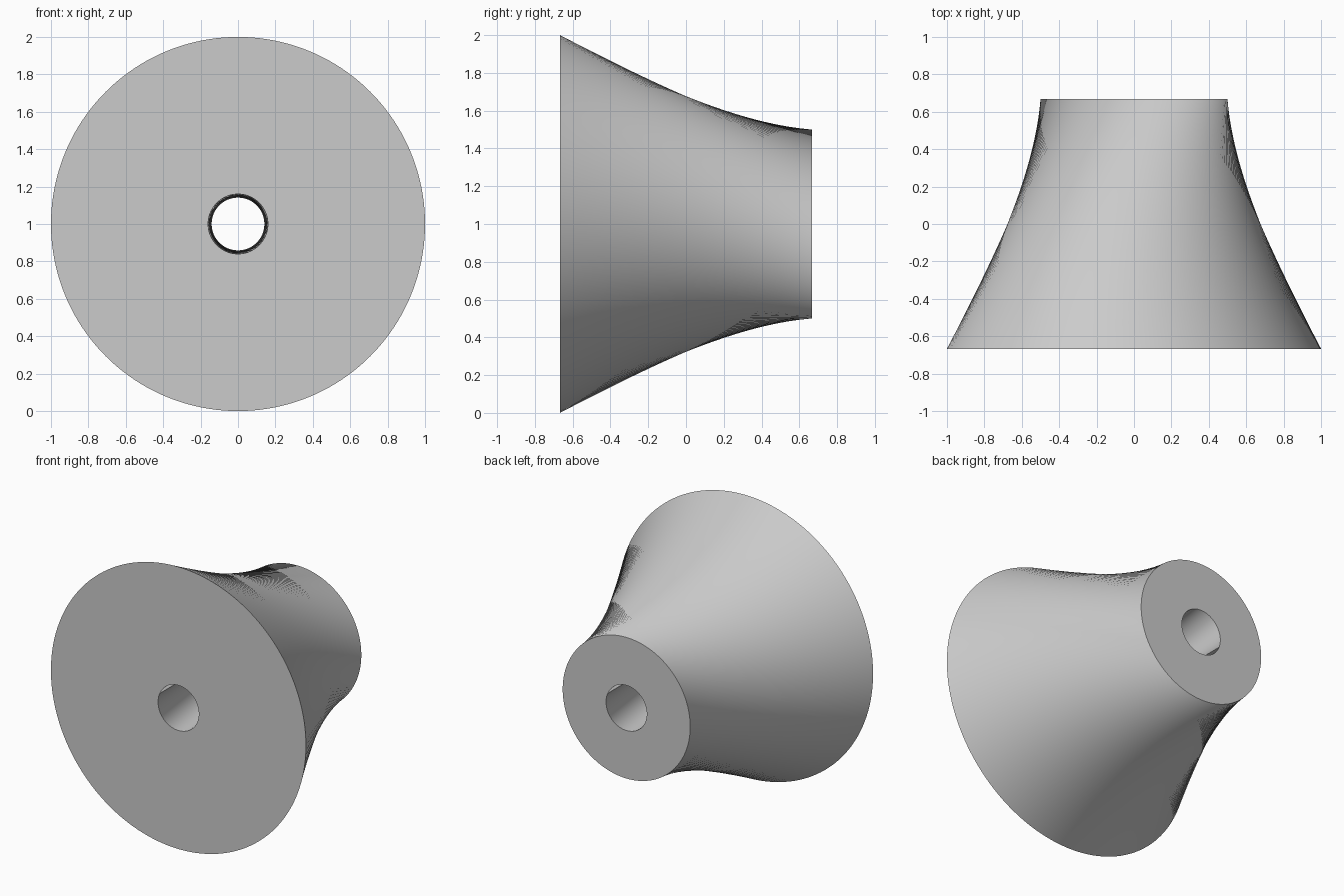
import bpy, bmesh, math

cube = bpy.data.objects.get("Cube")
if cube:
    bpy.data.objects.remove(cube, do_unlink=True)

SIDES = 160
HALF_DEPTH = 0.667
FRONT_R, BACK_R, BORE_R = 1.0, 0.5, 0.16
TWIST = -math.radians(54.5)
ROWS = 2

grey = bpy.data.materials.new("light grey")
grey.use_nodes = True
colour = (0.6, 0.6, 0.6, 1)
grey.diffuse_color = colour
grey.node_tree.nodes["Principled BSDF"].inputs["Base Color"].default_value = colour

bm = bmesh.new()


def circle_point(radius, angle, y):
    return radius * math.cos(angle), y, 1 + radius * math.sin(angle)


def ring(t, outer):
    """Ring of points; the outer wall follows straight, twisted rulings."""
    y = HALF_DEPTH * (2 * t - 1)
    verts = []
    for i in range(SIDES):
        a = 2 * math.pi * i / SIDES
        if outer:
            fx, _, fz = circle_point(FRONT_R, a, y)
            bx, _, bz = circle_point(BACK_R, a + TWIST, y)
            co = (fx + (bx - fx) * t, y, fz + (bz - fz) * t)
        else:
            co = circle_point(BORE_R, a + TWIST * t, y)
        verts.append(bm.verts.new(co))
    return verts


def bridge(a, b):
    for i in range(SIDES):
        j = (i + 1) % SIDES
        bm.faces.new((a[i], a[j], b[j], b[i]))


# Closed loop of rings: flared wall, back cap, bore, front cap
rings = [ring(r / ROWS, True) for r in range(ROWS + 1)]
rings += [ring(1, False), ring(0, False)]
for k in range(len(rings)):
    bridge(rings[k], rings[(k + 1) % len(rings)])
bmesh.ops.recalc_face_normals(bm, faces=bm.faces)

mesh = bpy.data.meshes.new("flared_hub")
bm.to_mesh(mesh)
bm.free()
mesh.materials.append(grey)
hub = bpy.data.objects.new("flared_hub", mesh)
bpy.context.collection.objects.link(hub)

# Smooth walls with sharp rims
bpy.context.view_layer.objects.active = hub
hub.select_set(True)
bpy.ops.object.shade_smooth_by_angle(angle=math.radians(30))
